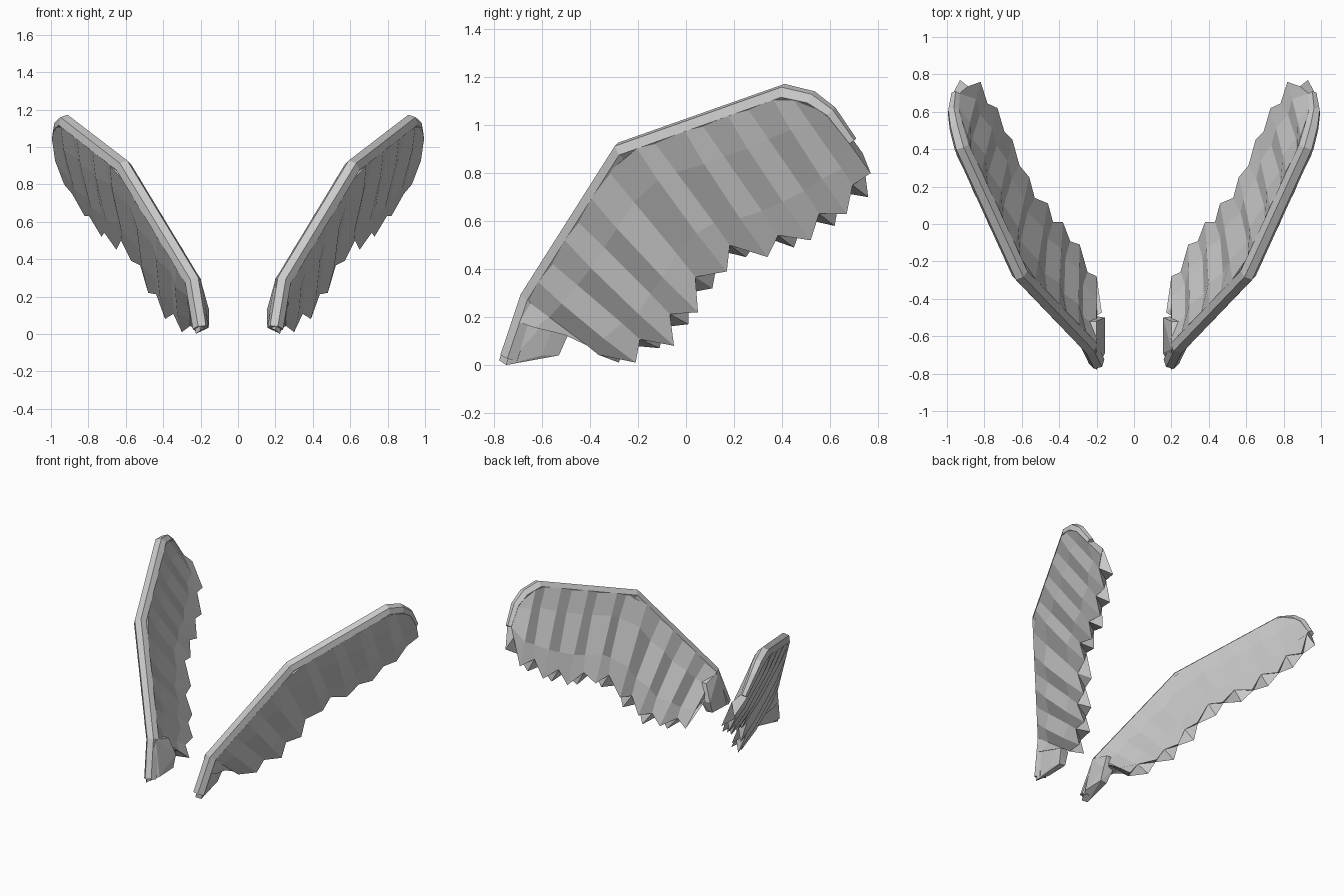
import bpy, bmesh
from mathutils import Vector as V

if "Cube" in bpy.data.objects:
    bpy.data.objects.remove(bpy.data.objects["Cube"])

grey = bpy.data.materials.new("stone grey")
grey.use_nodes = True
grey.diffuse_color = (0.6, 0.6, 0.6, 1)
grey.node_tree.nodes["Principled BSDF"].inputs["Base Color"].default_value = (0.6, 0.6, 0.6, 1)


def make_object(name, bm):
    """Flat shaded object, mirrored to the other wing."""
    bmesh.ops.recalc_face_normals(bm, faces=bm.faces)
    mesh = bpy.data.meshes.new(name)
    bm.to_mesh(mesh)
    bm.free()
    mesh.materials.append(grey)
    ob = bpy.data.objects.new(name, mesh)
    bpy.context.collection.objects.link(ob)
    mod = ob.modifiers.new("mirror", "MIRROR")
    mod.use_mirror_merge = False
    return ob


# Leading edge: centre line with radius, from shoulder to wing tip
spar = [(V((0.20, -0.735, 0.03)), 0.043), (V((0.24, -0.65, 0.28)), 0.045),
        (V((0.61, -0.265, 0.89)), 0.045), (V((0.92, 0.41, 1.13)), 0.043),
        (V((0.95, 0.52, 1.105)), 0.040), (V((0.965, 0.60, 1.05)), 0.033),
        (V((0.955, 0.69, 0.93)), 0.025)]


def spar_at(y):
    """Point on the leading edge centre line at a given y."""
    for (a, _), (b, _) in zip(spar, spar[1:]):
        if y <= b.y:
            return a.lerp(b, (y - a.y) / (b.y - a.y))
    return spar[-1][0].copy()


# Six-sided leading edge tube
out = V((0.89, -0.31, -0.31)).normalized()
bm = bmesh.new()
rings = []
for i, (p, r) in enumerate(spar):
    steps = [(spar[j + 1][0] - spar[j][0]).normalized()
             for j in (i - 1, i) if 0 <= j < len(spar) - 1]
    t = sum(steps, V()).normalized()
    u = (out - t * out.dot(t)).normalized()
    w = t.cross(u)
    ring = []
    for cu, cw in [(1, 0), (.5, .87), (-.5, .87), (-1, 0), (-.5, -.87), (.5, -.87)]:
        ring.append(bm.verts.new(p + (u * cu + w * cw) * r))
    rings.append(ring)
for a, b in zip(rings, rings[1:]):
    for k in range(6):
        bm.faces.new((a[k], a[(k + 1) % 6], b[(k + 1) % 6], b[k]))
bm.faces.new(rings[0])
bm.faces.new(rings[-1])
make_object("leading_edge", bm)

# Thick pleated feathers: (root y on the leading edge, tip).
# Odd folds end in a point on the inner side, even folds on the outer side.
folds = [(-0.68, (0.22, -0.41, 0.11)),
         (-0.65, (0.20, -0.28, 0.01)), (-0.60, (0.30, -0.21, 0.01)),
         (-0.55, (0.29, -0.11, 0.07)), (-0.49, (0.39, -0.05, 0.08)),
         (-0.44, (0.38, 0.01, 0.17)), (-0.38, (0.48, 0.05, 0.22)),
         (-0.31, (0.46, 0.11, 0.32)), (-0.19, (0.57, 0.17, 0.39)),
         (-0.12, (0.56, 0.25, 0.45)), (0.01, (0.65, 0.34, 0.45)),
         (0.08, (0.65, 0.45, 0.49)), (0.19, (0.73, 0.52, 0.52)),
         (0.27, (0.73, 0.62, 0.58)), (0.38, (0.82, 0.67, 0.63)),
         (0.46, (0.82, 0.76, 0.70)), (0.56, (0.93, 0.77, 0.80))]
bm = bmesh.new()
columns = []
for i, (y, tip) in enumerate(folds):
    root, tip = spar_at(y), V(tip)
    side = 1 if i % 2 == 0 else -1
    end = tip - out * 0.028 * side
    mids = [root.lerp(end, t) for t in (0, 0.25, 0.68)]
    half = [0.043, 0.037, 0.030]          # half thickness
    pleat = [0.003, 0.012, 0.012]
    bulge = [0, 0.010, 0.010]
    if i == len(folds) - 1:               # rounded wing tip
        mids = [spar_at(0.56), spar_at(0.61), spar_at(0.69)]
        half, bulge = [0.036, 0.030, 0.024], [0, 0, 0]
        pleat = [0, 0, 0]
    notch = tip - out * 0.055 * side + (root - tip).normalized() * 0.085
    faces = []
    for s in (1, -1):
        pts = [m + out * (b + s * h + side * a)
               for m, b, h, a in zip(mids, bulge, half, pleat)]
        pts.append(tip if s == side else notch)
        faces.append([bm.verts.new(p) for p in pts])
    columns.append(faces)
for i, (a, b) in enumerate(zip(columns, columns[1:])):
    # Outer and inner skins
    for s in (0, 1):
        for k in range(3):
            bm.faces.new((a[s][k], a[s][k + 1], b[s][k + 1], b[s][k]))
    bm.faces.new((a[0][0], b[0][0], b[1][0], a[1][0]))
    # Jagged rim: each point is joined to the notches beside it
    p, n = (0, 1) if i % 2 == 0 else (1, 0)
    bm.faces.new((a[p][3], a[n][3], b[p][3]))
    bm.faces.new((b[n][3], b[p][3], a[n][3]))
for c in (columns[0], columns[-1]):
    for k in range(3):
        bm.faces.new((c[0][k], c[0][k + 1], c[1][k + 1], c[1][k]))
make_object("feathers", bm)

# Solid shoulder where the wing would join the body
bm = bmesh.new()
for p in [(0.155, -0.69, 0.04), (0.20, -0.78, 0.02), (0.225, -0.75, 0.0),
          (0.155, -0.53, 0.045), (0.205, -0.53, 0.04), (0.22, -0.60, 0.04),
          (0.155, -0.50, 0.13), (0.225, -0.49, 0.13), (0.20, -0.67, 0.29),
          (0.275, -0.66, 0.29), (0.27, -0.52, 0.25), (0.20, -0.52, 0.25)]:
    bm.verts.new(p)
bmesh.ops.convex_hull(bm, input=bm.verts)
loose = [v for v in bm.verts if not v.link_faces]
bmesh.ops.delete(bm, geom=loose, context="VERTS")
make_object("shoulder", bm)
